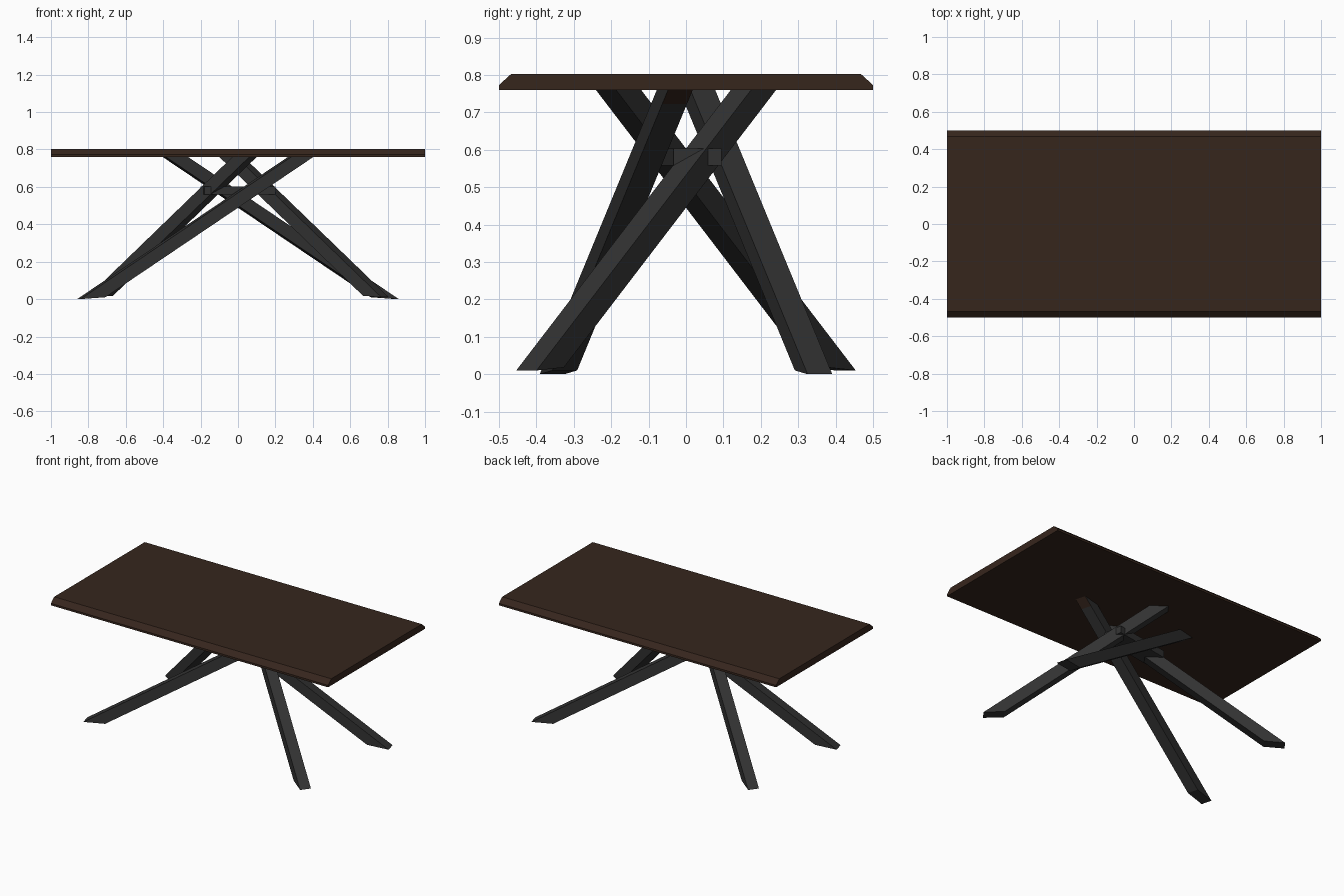
import bpy, bmesh, math
from mathutils import Vector

if "Cube" in bpy.data.objects:
    bpy.data.objects.remove(bpy.data.objects["Cube"])


def material(name, color):
    m = bpy.data.materials.new(name)
    m.diffuse_color = (*color, 1)
    m.use_nodes = True
    m.node_tree.nodes["Principled BSDF"].inputs["Base Color"].default_value = m.diffuse_color
    return m


wood = material("dark_wood", (0.037, 0.019, 0.012))
metal = material("dark_metal", (0.033, 0.033, 0.033))


def prism(name, ring_a, ring_b, mats):
    """Solid between two matching rings of points."""
    bm = bmesh.new()
    a = [bm.verts.new(p) for p in ring_a]
    b = [bm.verts.new(p) for p in ring_b]
    bm.faces.new(a)
    bm.faces.new(b[::-1])
    n = len(a)
    for i in range(n):
        bm.faces.new((a[i], b[i], b[(i + 1) % n], a[(i + 1) % n]))
    bmesh.ops.recalc_face_normals(bm, faces=bm.faces)
    mesh = bpy.data.meshes.new(name)
    bm.to_mesh(mesh)
    bm.free()
    obj = bpy.data.objects.new(name, mesh)
    bpy.context.collection.objects.link(obj)
    for m in mats:
        mesh.materials.append(m)
    return obj


# Tabletop: board with chamfered long edges
profile = [(-0.5, 0.76), (0.5, 0.76), (0.5, 0.773), (0.467, 0.803),
           (-0.467, 0.803), (-0.5, 0.773)]
prism("tabletop", [(-1, y, z) for y, z in profile],
      [(1, y, z) for y, z in profile], [wood])


# Legs: slanted square bars cut off under the top and near the floor
def leg(name, corners, slope, feet, turn):
    top = [Vector((turn * x, turn * y, 0.76)) for x, y in corners]
    d = Vector((turn * slope[0], turn * slope[1], -1))
    foot = [p + d * (0.76 - z) for p, z in zip(top, feet)]
    return prism(name, top, foot, [metal, wood])


long_top = [(-0.285, 0.078), (-0.267, 0.012), (-0.385, -0.018), (-0.403, 0.048)]
short_top = [(-0.01, 0.12), (0.03, 0.174), (-0.06, 0.241), (-0.10, 0.187)]
for side, turn in (("right", 1), ("left", -1)):
    long_leg = leg(f"{side}_long_leg", long_top, (1.483, 0.412),
                   (0, 0, 0.01, 0.01), turn)
    leg(f"{side}_short_leg", short_top, (1.035, -0.765),
        (0.01, 0.01, 0.018, 0.018), turn)

# Wooden patch on the underside of one long leg, just below the top
bm = bmesh.new()
bm.from_mesh(long_leg.data)
bmesh.ops.bisect_plane(bm, geom=bm.verts[:] + bm.edges[:] + bm.faces[:],
                       plane_co=(0, 0, 0.722), plane_no=(0, 0, 1))
for f in bm.faces:
    if f.calc_center_median().z > 0.722 and f.normal.x > 0.3 and f.normal.z < -0.3:
        f.material_index = 1
bm.to_mesh(long_leg.data)
bm.free()

# Hub: flat block joining the legs where they cross
hub = [(0.2, -0.033), (0.18, 0.095), (-0.2, 0.033), (-0.18, -0.095)]
prism("hub_block", [(x, y, 0.558) for x, y in hub],
      [(x, y, 0.603) for x, y in hub], [metal])
